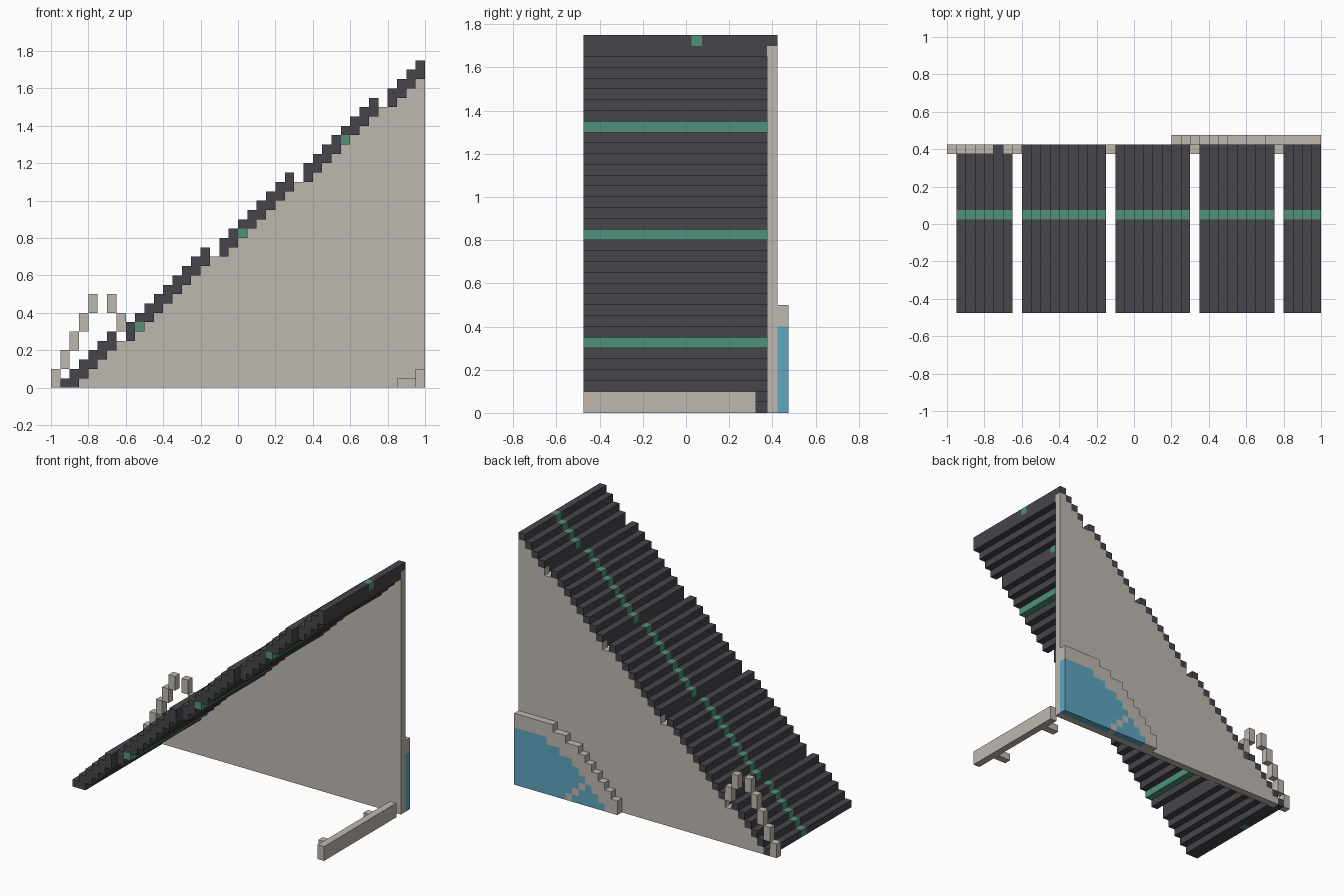
import bpy
import bmesh

if "Cube" in bpy.data.objects:
    bpy.data.objects.remove(bpy.data.objects["Cube"], do_unlink=True)

U = 0.05              # block size
WALL, PANEL = 17, 18  # depth rows of the wall and the panel behind it
STRIPE = 10           # depth row of the green stripe


def material(name, rgb):
    mat = bpy.data.materials.new(name)
    mat.use_nodes = True
    color = (*rgb, 1)
    mat.diffuse_color = color
    bsdf = mat.node_tree.nodes["Principled BSDF"]
    bsdf.inputs["Base Color"].default_value = color
    bsdf.inputs["Roughness"].default_value = 0.8
    return mat


DARK = material("dark_grey", (0.061, 0.06, 0.069))
STONE = material("pale_stone", (0.515, 0.479, 0.434))
GREEN = material("green", (0.08, 0.29, 0.19))
BLUE = material("blue", (0.11, 0.38, 0.525))


def place(x, y, z):
    """Block grid position to model space."""
    return (x * U - 1, y * U - 0.475, z * U)


def make_object(name, bm, mat):
    bmesh.ops.recalc_face_normals(bm, faces=bm.faces)
    mesh = bpy.data.meshes.new(name)
    bm.to_mesh(mesh)
    bm.free()
    mesh.materials.append(mat)
    obj = bpy.data.objects.new(name, mesh)
    bpy.context.collection.objects.link(obj)
    return obj


def boxes(name, spans, mat):
    """Join boxes, each given as ((x0, x1), (y0, y1), (z0, z1)) in blocks."""
    bm = bmesh.new()
    for xs, ys, zs in spans:
        verts = bmesh.ops.create_cube(bm, size=1)["verts"]
        for v in verts:
            v.co = place(*(s[int(c > 0)] for s, c in zip((xs, ys, zs), v.co)))
    return make_object(name, bm, mat)


def profile(name, points, y0, y1, mat):
    """Extrude an outline in x and z from depth y0 to y1."""
    bm = bmesh.new()
    face = bm.faces.new([bm.verts.new(place(x, y0, z)) for x, z in points])
    new = bmesh.ops.extrude_face_region(bm, geom=[face])["geom"]
    verts = [g for g in new if isinstance(g, bmesh.types.BMVert)]
    bmesh.ops.translate(bm, verts=verts, vec=(0, (y1 - y0) * U, 0))
    return make_object(name, bm, mat)


# Staircase: one column per step, with open gaps between the flights
gaps = (7, 17, 26, 35)
treads, undersides, stripe, light_bars = [], [], [], []
wall_outline = [(2, 0)]
level = 0
for x in range(1, 40):
    span = (x, x + 1)
    if x not in gaps:
        level += 1
        top = (level - 1, level)
        treads += [(span, (0, STRIPE), top), (span, (STRIPE + 1, WALL + 1), top)]
        stripe.append((span, (STRIPE, STRIPE + 1), top))
        if level > 1:
            row = light_bars if level % 10 == 8 else undersides
            row.append((span, (0, WALL), (level - 2, level - 1)))
    if level > 1:
        wall_outline += [(x, level - 1), (x + 1, level - 1)]
wall_outline.append((40, 0))

# Drop repeated corners where neighbouring columns share a height
outline = [p for i, p in enumerate(wall_outline) if p not in wall_outline[:i]]

boxes("stair_treads", treads, DARK)
boxes("stair_undersides", undersides, DARK)
boxes("stair_stripe", stripe, GREEN)
boxes("light_bars", light_bars, GREEN)
profile("support_wall", outline, WALL, WALL + 1, STONE)

# Arched railing at the foot of the stairs
rail = [(x, 2 * min(x, 10 - x)) for x in range(8) if x != 5]
boxes("arched_railing",
      [((x, x + 1), (WALL, WALL + 1), (z, z + 2)) for x, z in rail], STONE)

# Floor beam with two short feet
beam = [((39, 40), (0, 16), (0, 2))]
beam += [((37, 39), (y, y + 1), (0, 1)) for y in (3, 13)]
boxes("floor_beam", beam, STONE)

# Quarter arch panel on the back: stone rim, blue field, stone diagonal
rim_top = [10] * 6 + [9, 9, 8, 8, 7, 6, 5, 4, 3, 2]
blue_top = [8] * 5 + [7, 7, 6, 6, 5, 4, 3, 2, 1, 0, 0]
rim, field = [], []
for i, (high, low) in enumerate(zip(rim_top, blue_top)):
    xs, ys = (39 - i, 40 - i), (PANEL, PANEL + 1)
    rim.append((xs, ys, (low, high)))
    bar = i - 8
    if 0 <= bar < low:
        rim.append((xs, ys, (bar, bar + 1)))
        runs = [(0, bar), (bar + 1, low)]
    else:
        runs = [(0, low)]
    field += [(xs, ys, run) for run in runs if run[1] > run[0]]
boxes("panel_rim", rim, STONE)
boxes("panel_field", field, BLUE)
